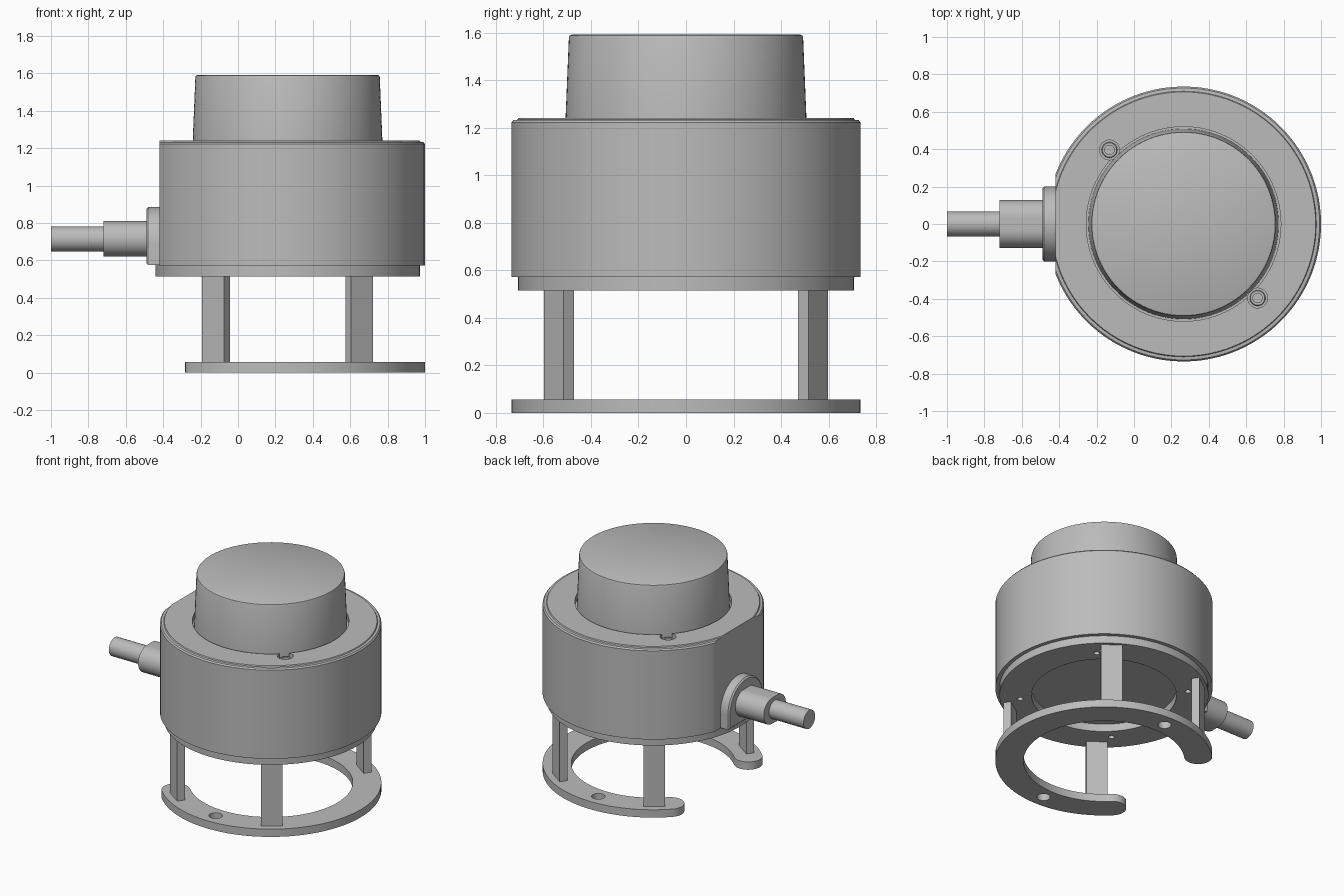
import bpy, bmesh
from math import sin, cos, pi, radians
from mathutils import Vector, Matrix

cube = bpy.data.objects.get("Cube")
if cube:
    bpy.data.objects.remove(cube)

CX = 0.265      # axis of the round housing
CABLE_Z = 0.715

grey = bpy.data.materials.new("plain grey")
grey.use_nodes = True
grey.diffuse_color = (0.5, 0.5, 0.5, 1)
grey.node_tree.nodes["Principled BSDF"].inputs["Base Color"].default_value = (0.5, 0.5, 0.5, 1)


def finish(name, bm, angle=30):
    bmesh.ops.recalc_face_normals(bm, faces=bm.faces)
    mesh = bpy.data.meshes.new(name)
    bm.to_mesh(mesh)
    bm.free()
    mesh.materials.append(grey)
    obj = bpy.data.objects.new(name, mesh)
    bpy.context.collection.objects.link(obj)
    smooth(obj, angle)
    return obj


def activate(obj):
    bpy.ops.object.select_all(action="DESELECT")
    obj.select_set(True)
    bpy.context.view_layer.objects.active = obj


def smooth(obj, angle=30):
    activate(obj)
    bpy.ops.object.shade_smooth_by_angle(angle=radians(angle))


def lathe(profile, closed=False, steps=96, x=CX, y=0):
    """Spin (radius, height) points about a vertical axis."""
    bm = bmesh.new()
    verts = [bm.verts.new((x + r, y, z)) for r, z in profile]
    pairs = list(zip(verts, verts[1:])) + ([(verts[-1], verts[0])] if closed else [])
    edges = [bm.edges.new(p) for p in pairs]
    bmesh.ops.spin(bm, geom=verts + edges, cent=(x, y, 0), axis=(0, 0, 1),
                   angle=2 * pi, steps=steps, use_merge=True)
    bmesh.ops.remove_doubles(bm, verts=bm.verts, dist=0.0001)
    return bm


def prism(points, direction):
    """Extrude a closed 3D outline along a direction."""
    bm = bmesh.new()
    face = bm.faces.new([bm.verts.new(p) for p in points])
    ext = bmesh.ops.extrude_face_region(bm, geom=[face], use_keep_orig=True)
    bmesh.ops.translate(bm, vec=direction,
                        verts=[v for v in ext["geom"] if isinstance(v, bmesh.types.BMVert)])
    return bm


def arc(cx, cy, r, start, end, n):
    return [(cx + r * cos(radians(start + (end - start) * i / n)),
             cy + r * sin(radians(start + (end - start) * i / n))) for i in range(n + 1)]


def drill(obj, spots, radius, low, high):
    """Cut round vertical holes."""
    for x, y in spots:
        cutter = finish("cutter", lathe([(0, low), (radius, low), (radius, high), (0, high)],
                                        steps=32, x=x, y=y))
        mod = obj.modifiers.new("hole", "BOOLEAN")
        mod.object = cutter
        mod.solver = "EXACT"
        activate(obj)
        bpy.ops.object.modifier_apply(modifier=mod.name)
        bpy.data.objects.remove(cutter)
    smooth(obj)


def polar(r, degrees):
    return CX + r * cos(radians(degrees)), r * sin(radians(degrees))


# Housing drum with a flat on the cable side and a groove around the cap
bm = lathe([(0, 0.572), (0.735, 0.572), (0.735, 1.222), (0.727, 1.232), (0.71, 1.234),
            (0.706, 1.241), (0.52, 1.241), (0.52, 1.2), (0, 1.2)])
cut = bmesh.ops.bisect_plane(bm, geom=bm.verts[:] + bm.edges[:] + bm.faces[:],
                             plane_co=(-0.42, 0, 0), plane_no=(-1, 0, 0), clear_outer=True)
bmesh.ops.holes_fill(bm, edges=[e for e in bm.edges if e.is_boundary], sides=0)
housing = finish("housing", bm)
screw_spots = [polar(0.56, 135), polar(0.56, -45)]
drill(housing, screw_spots, 0.053, 1.19, 1.3)

# Socket screws in the two recesses
for i, (x, y) in enumerate(screw_spots):
    finish(f"cap_screw_{i + 1}", lathe([(0, 1.18), (0.042, 1.18), (0.042, 1.215), (0.038, 1.22),
                                        (0.025, 1.22), (0.025, 1.2), (0, 1.2)], steps=24, x=x, y=y))

# Tapered cap
finish("cap", lathe([(0, 1.19), (0.509, 1.19), (0.507, 1.241), (0.493, 1.58),
                     (0.49, 1.588), (0.482, 1.592), (0, 1.592)]))

# Bottom rim with four screw holes around the shallow opening
rim = finish("bottom_rim", lathe([(0.49, 0.515), (0.707, 0.515), (0.707, 0.575), (0.49, 0.575)],
                                 closed=True))
drill(rim, [polar(0.57, a) for a in (45, 135, 225, 315)], 0.02, 0.45, 0.56)

# Open base ring with rounded ends
inner, outer, half_gap = 0.545, 0.735, 45
mid, end_r = (inner + outer) / 2, (outer - inner) / 2
stop = 180 - half_gap
ex, ey = polar(mid, stop)
outline = (arc(CX, 0, outer, -stop, stop, 80)
           + arc(ex, ey, end_r, stop, stop + 180, 16)[1:-1]
           + arc(CX, 0, inner, stop, -stop, 80)
           + arc(ex, -ey, end_r, 180 - stop, 360 - stop, 16)[1:-1])
ring = finish("base_ring", prism([(x, y, 0) for x, y in outline], (0, 0, 0.057)))
drill(ring, [(CX, -0.637), (CX, 0.637)], 0.045, -0.1, 0.2)

# Four flat legs facing outward
for i, angle in enumerate((54.4, 125.6, 234.4, 305.6)):
    bm = bmesh.new()
    bmesh.ops.create_cube(bm, size=1)
    x, y = polar(0.657, angle)
    bm.transform(Matrix.Translation((x, y, 0.285)) @ Matrix.Rotation(radians(angle), 4, "Z")
                 @ Matrix.Diagonal((0.054, 0.143, 0.47, 1)))
    finish(f"leg_{i + 1}", bm)

# Arched cable flange with a chamfered outer edge
arch = arc(0, 0.685, 0.2, 0, 180, 32) + [(-0.2, 0.575), (0.2, 0.575)]
bm = prism([(-0.41, y, z) for y, z in arch], (-0.08, 0, 0))
front = min(bm.faces, key=lambda f: f.calc_center_median().x)
bmesh.ops.bevel(bm, geom=list(front.edges), offset=0.01, segments=1, affect="EDGES")
finish("cable_flange", bm)

# Oval strain relief
oval = arc(0.033, CABLE_Z, 0.095, -90, 90, 20) + arc(-0.033, CABLE_Z, 0.095, 90, 270, 20)
finish("strain_relief", prism([(-0.48, y, z) for y, z in oval], (-0.24, 0, 0)))

# Cable
cable = arc(0, CABLE_Z, 0.067, 0, 360, 32)[:-1]
finish("cable", prism([(-0.7, y, z) for y, z in cable], (-0.3, 0, 0)))
